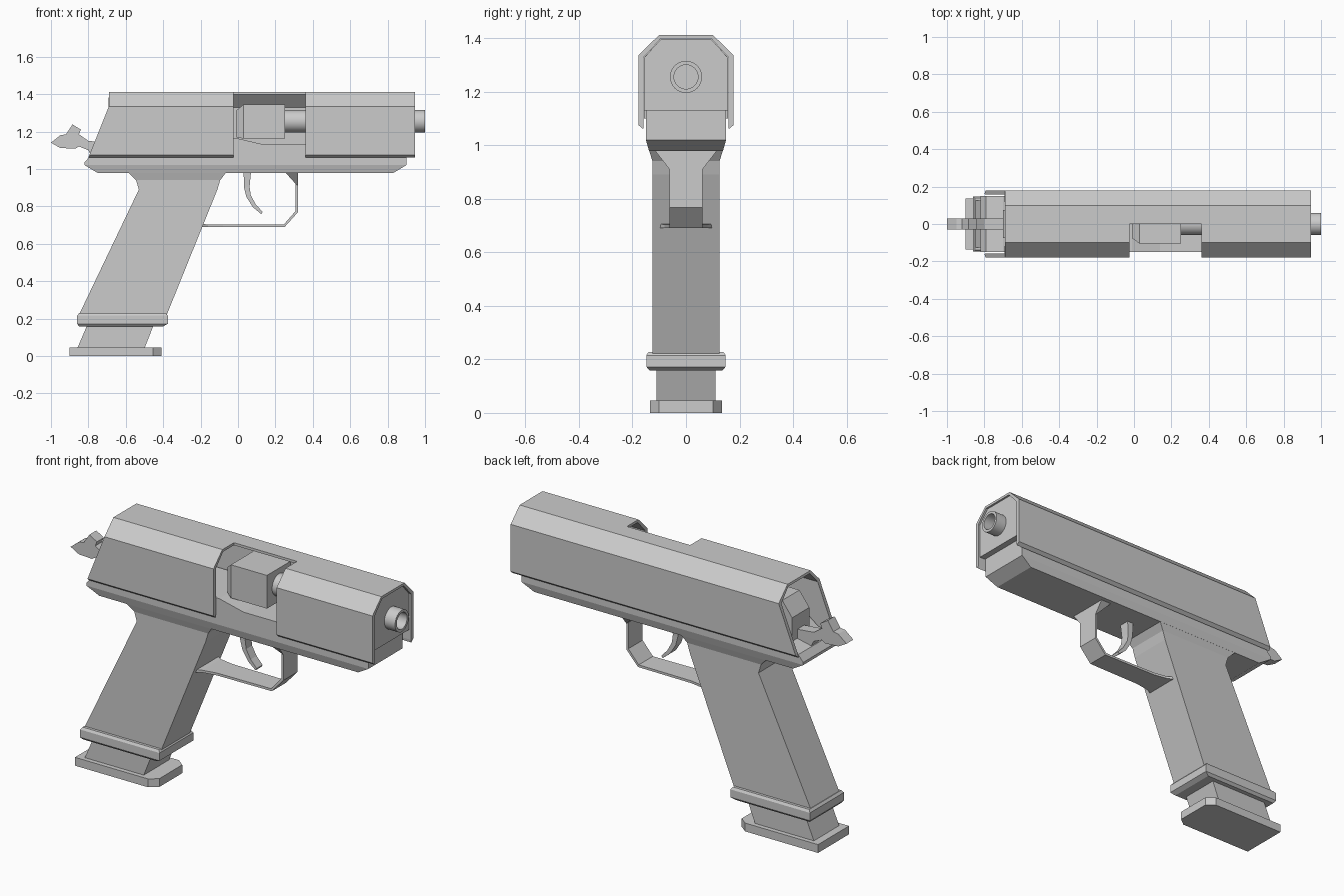
import bpy, bmesh, math

metal = bpy.data.materials.new("grey metal")
metal.diffuse_color = (0.6, 0.6, 0.6, 1)


def finish(name, bm):
    bmesh.ops.recalc_face_normals(bm, faces=bm.faces[:])
    me = bpy.data.meshes.new(name)
    bm.to_mesh(me)
    bm.free()
    me.materials.append(metal)
    ob = bpy.data.objects.new(name, me)
    bpy.context.collection.objects.link(ob)
    return ob


def loft(name, rings, closed=False):
    """Skin rings of equal point count; cap the ends unless closed."""
    bm = bmesh.new()
    vs = [[bm.verts.new(p) for p in r] for r in rings]
    n = len(rings[0])
    pairs = list(zip(vs, vs[1:])) + ([(vs[-1], vs[0])] if closed else [])
    for a, b in pairs:
        for i in range(n):
            j = (i + 1) % n
            bm.faces.new((a[i], a[j], b[j], b[i]))
    if not closed:
        bm.faces.new(vs[0])
        bm.faces.new(vs[-1])
    return finish(name, bm)


def prism(name, pts, w):
    """Side profile (x, z) extruded to half width w."""
    return loft(name, [[(x, y, z) for x, z in pts] for y in (-w, w)])


def stack(name, levels):
    """Rectangles (x0, x1, half width, z) joined upward."""
    return loft(name, [[(a, -w, z), (b, -w, z), (b, w, z), (a, w, z)]
                       for a, b, w, z in levels])


def strip(name, path):
    """Bent strap: (outer x, outer z, inner x, inner z, half width)."""
    return loft(name, [[(a, -w, b), (a, w, b), (c, w, d), (c, -w, d)]
                       for a, b, c, d, w in path])


# Slide: thin folded shell with slanted rear
half = [(-0.16, 1.06), (-0.178, 1.075), (-0.178, 1.335), (-0.1, 1.412)]
inner = [(-0.094, 1.398), (-0.16, 1.328)]
section = half + [(-y, z) for y, z in half[::-1]]
section += [(-y, z) for y, z in inner[::-1]] + inner
# inner walls join the lower lip
section = half + [(-y, z) for y, z in half[::-1]] + [(0.158, 1.075), (0.158, 1.328), (0.094, 1.398),
                                                   (-0.094, 1.398), (-0.158, 1.328), (-0.158, 1.075)]


def rear_x(z):
    return -0.69 - 0.11 * max(0, (1.335 - z) / 0.275)


slide = loft("slide", [[(rear_x(z), y, z) for y, z in section],
                       [(0.945, y, z) for y, z in section]])

# Ejection port cut
port = stack("port_cutter", [(-0.025, 0.36, 0.15, 1.0), (-0.025, 0.36, 0.15, 1.5)])
port.location.y = -0.15
port.hide_render = True
port.hide_viewport = True
cut = slide.modifiers.new("port", 'BOOLEAN')
cut.operation = 'DIFFERENCE'
cut.solver = 'EXACT'
cut.object = port

# Front plate of the slide
plate = [(-0.156, 1.13), (0.156, 1.13), (0.156, 1.327), (0.093, 1.397), (-0.093, 1.397), (-0.156, 1.327)]
loft("slide_front_plate", [[(x, y, z) for y, z in plate] for x in (0.85, 0.935)])

# Frame: upper body and tapered underside
prism("frame", [(-0.82, 1.02), (0.9, 1.02), (0.9, 1.13), (0.14, 1.13), (-0.01, 1.165),
                (-0.6, 1.165), (-0.7, 1.09), (-0.79, 1.07), (-0.82, 1.035)], 0.15)
stack("frame_underside", [(-0.75, 0.83, 0.138, 0.978), (-0.82, 0.9, 0.15, 1.02)])

# Grip, flared where it meets the frame
stack("grip", [(-0.855, -0.385, 0.125, 0.21), (-0.53, -0.11, 0.125, 0.89),
               (-0.545, -0.095, 0.125, 0.94), (-0.585, -0.065, 0.138, 0.98)])
stack("grip_collar", [(-0.85, -0.4, 0.135, 0.158), (-0.86, -0.375, 0.148, 0.172),
                      (-0.86, -0.375, 0.148, 0.215), (-0.85, -0.385, 0.14, 0.228)])

# Magazine and its base plate with clipped front corners
stack("magazine", [(-0.862, -0.502, 0.11, 0.035), (-0.8, -0.445, 0.11, 0.18)])
base = [(-0.9, -0.135), (-0.455, -0.135), (-0.41, -0.1), (-0.41, 0.1), (-0.455, 0.135), (-0.9, 0.135)]
loft("magazine_base", [[(x, y, z) for x, y in base] for z in (0, 0.046)])

# Trigger guard and trigger
strip("trigger_guard", [(0.32, 0.985, 0.25, 0.985, 0.12), (0.32, 0.91, 0.308, 0.92, 0.062),
                        (0.32, 0.768, 0.308, 0.775, 0.062), (0.25, 0.69, 0.245, 0.703, 0.062),
                        (-0.08, 0.69, -0.08, 0.703, 0.066), (-0.16, 0.69, -0.16, 0.703, 0.08),
                        (-0.215, 0.69, -0.215, 0.708, 0.11)])
strip("trigger", [(0.03, 0.99, 0.07, 0.99, 0.03), (0.032, 0.9, 0.062, 0.905, 0.026),
                  (0.045, 0.85, 0.068, 0.86, 0.026), (0.08, 0.795, 0.095, 0.81, 0.026),
                  (0.125, 0.758, 0.132, 0.77, 0.026)])

# Barrel tube with a shallow bore
N = 32
prof = [(0.2, 0.001), (0.2, 0.06), (1.0, 0.06), (1.0, 0.045), (0.75, 0.045), (0.75, 0.001)]
barrel = loft("barrel", [[(x, r * math.cos(2 * math.pi * i / N), 1.255 + r * math.sin(2 * math.pi * i / N))
                          for i in range(N)] for x, r in prof])
bpy.context.view_layer.objects.active = barrel
barrel.select_set(True)
bpy.ops.object.shade_smooth_by_angle(angle=math.radians(40))

# Chamber block with tapered rear
loft("chamber", [[(x, -w, a), (x, w, a), (x, w, b), (x, -w, b)] for x, w, a, b in
                 [(-0.012, 0.075, 1.17, 1.31), (0.03, 0.105, 1.162, 1.345), (0.25, 0.105, 1.162, 1.345)]])

# Hammer and the block it strikes
prism("hammer", [(-1, 1.14), (-0.95, 1.18), (-0.92, 1.185), (-0.885, 1.238), (-0.84, 1.21), (-0.85, 1.185),
                 (-0.8, 1.15), (-0.7, 1.14), (-0.68, 1.06), (-0.78, 1.06), (-0.8, 1.1), (-0.85, 1.12),
                 (-0.87, 1.108), (-0.95, 1.112)], 0.03)
prism("firing_block", [(-0.7, 1.08), (-0.7, 1.22), (-0.64, 1.3), (-0.35, 1.3), (-0.35, 1.08)], 0.075)
stack("breech_wall", [(-0.4, -0.3, 0.157, 1.1), (-0.4, -0.3, 0.157, 1.327), (-0.4, -0.3, 0.093, 1.397)])
